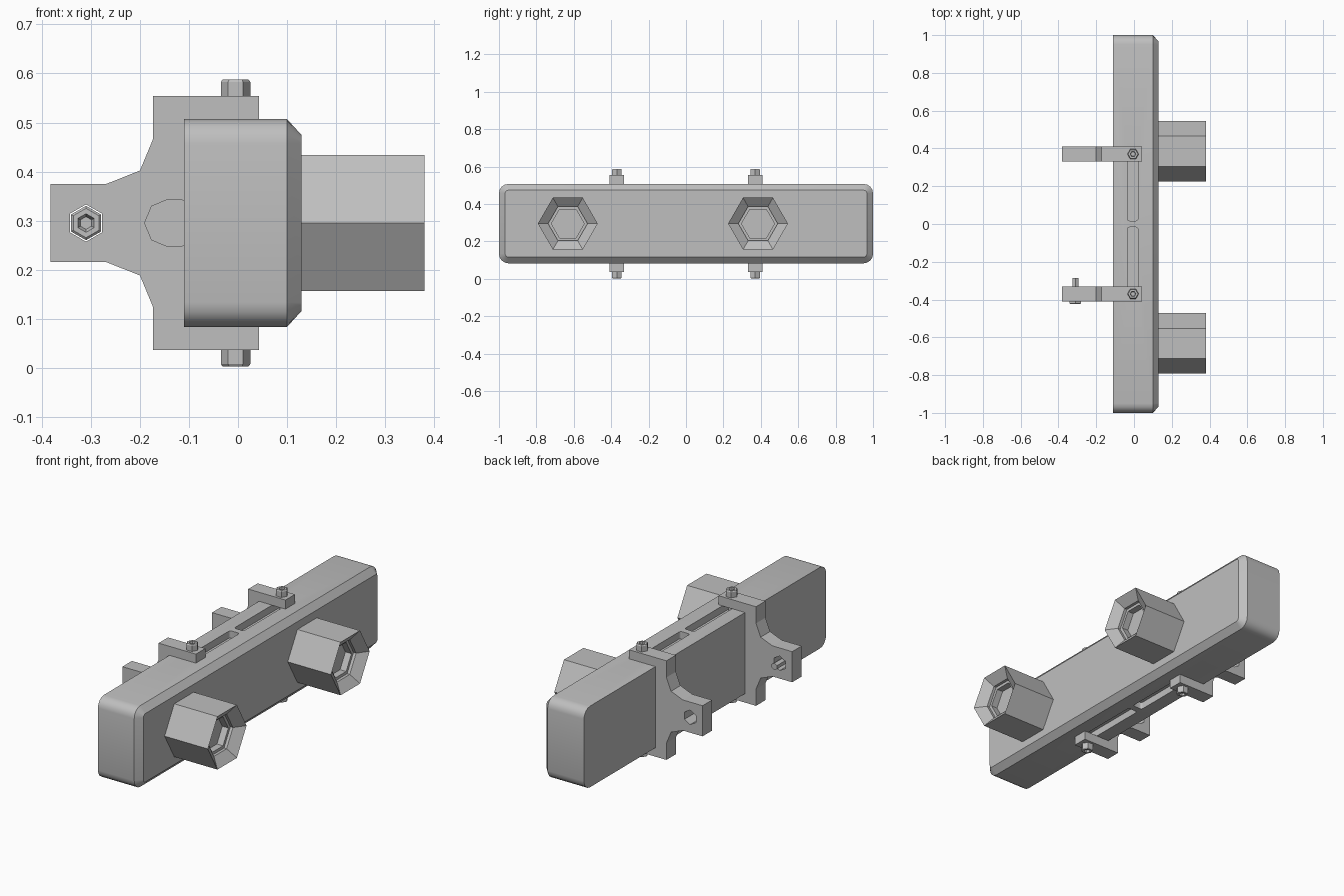
import bpy
import bmesh
from math import cos, sin, pi, radians

old = bpy.data.objects.get("Cube")
if old:
    bpy.data.objects.remove(old, do_unlink=True)

grey = bpy.data.materials.new("plain grey")
grey.use_nodes = True
COLOR = (0.52, 0.52, 0.52, 1)
grey.diffuse_color = COLOR
grey.node_tree.nodes["Principled BSDF"].inputs["Base Color"].default_value = COLOR

MID = 0.295  # height of the horizontal symmetry plane


def loft(name, axis, sections):
    """Skin a row of matching outlines, each (position along axis, points)."""
    place = {"x": lambda p, u, v: (p, u, v),
             "y": lambda p, u, v: (u, p, v),
             "z": lambda p, u, v: (u, v, p)}[axis]
    bm = bmesh.new()
    rings = [[bm.verts.new(place(p, u, v)) for u, v in pts] for p, pts in sections]
    n = len(rings[0])
    for a, b in zip(rings, rings[1:]):
        for i in range(n):
            j = (i + 1) % n
            bm.faces.new((a[i], a[j], b[j], b[i]))
    bm.faces.new(rings[0])
    bm.faces.new(rings[-1])
    bmesh.ops.recalc_face_normals(bm, faces=bm.faces)
    mesh = bpy.data.meshes.new(name)
    bm.to_mesh(mesh)
    bm.free()
    mesh.materials.append(grey)
    obj = bpy.data.objects.new(name, mesh)
    bpy.context.collection.objects.link(obj)
    return obj


def ngon(r, cu, cv, sides=6, turn=0):
    return [(cu + r * cos(turn + 2 * pi * i / sides),
             cv + r * sin(turn + 2 * pi * i / sides)) for i in range(sides)]


def rounded_rect(hu, hv, r, cu, cv, steps=4):
    pts = []
    for q, (su, sv) in enumerate([(1, 1), (-1, 1), (-1, -1), (1, -1)]):
        for i in range(steps + 1):
            a = (q + i / steps) * pi / 2
            pts.append((cu + su * (hu - r) + r * cos(a), cv + sv * (hv - r) + r * sin(a)))
    return pts


def activate(obj):
    bpy.ops.object.select_all(action="DESELECT")
    obj.select_set(True)
    bpy.context.view_layer.objects.active = obj


def cut(obj, cutter):
    """Subtract the cutter for good and throw it away."""
    cutter.hide_render = True
    mod = obj.modifiers.new("cut", "BOOLEAN")
    mod.operation = "DIFFERENCE"
    mod.solver = "EXACT"
    mod.object = cutter
    activate(obj)
    bpy.ops.object.modifier_apply(modifier=mod.name)
    bpy.data.objects.remove(cutter, do_unlink=True)


# Long body with rounded corners and a chamfered face
outer = rounded_rect(1.0, 0.212, 0.05, 0, MID)
inner = rounded_rect(0.967, 0.179, 0.017, 0, MID)
body = loft("body", "x", [(-0.11, outer), (0.10, outer), (0.13, inner)])

# Grooves along the top and bottom of the body
for side in (-1, 1):
    for up in (-1, 1):
        slot = rounded_rect(0.028, 0.19, 0.012, -0.007, side * 0.207)
        cut(body, loft("groove_cutter", "z",
                       [(MID + up * 0.175, slot), (MID + up * 0.25, slot)]))
activate(body)
bpy.ops.object.shade_smooth_by_angle(angle=radians(30))

# Hexagonal sockets with a sloping mouth and a stepped bore
for name, y in (("front_socket", -0.632), ("rear_socket", 0.385)):
    steps = [(0.12, 0.16), (0.38, 0.16), (0.34, 0.105),
             (0.325, 0.105), (0.325, 0.088), (0.29, 0.088)]
    loft(name, "x", [(x, ngon(r, y, MID)) for x, r in steps])

# Clamps gripping the body from behind
half = [(-0.382, 0.08), (-0.268, 0.08), (-0.2, 0.107), (-0.173, 0.172),
        (-0.173, 0.259), (0.043, 0.259), (0.043, 0.211), (-0.108, 0.211)]
profile = [(x, MID + h) for x, h in half] + [(x, MID - h) for x, h in reversed(half)]
ARM_X = -0.31
for name, y in (("front", -0.37), ("rear", 0.37)):
    clamp = loft(name + "_clamp", "y", [(y - 0.039, profile), (y + 0.039, profile)])
    hole = ngon(0.038, ARM_X, MID, turn=pi / 2)
    cut(clamp, loft("hole_cutter", "y", [(y - 0.1, hole), (y + 0.1, hole)]))
    recess = rounded_rect(0.06, 0.048, 0.047, -0.13, MID, 2)
    cut(clamp, loft("recess_cutter", "y", [(y - 0.1, recess), (y - 0.025, recess)]))

    # Bolts through the upper and lower jaws
    for word, up in (("top", 1), ("bottom", -1)):
        head = [(0.18, 0.016), (0.25, 0.016), (0.25, 0.03), (0.288, 0.03),
                (0.293, 0.026), (0.293, 0.015), (0.28, 0.013)]
        loft(f"{name}_{word}_bolt", "z",
             [(MID + up * h, ngon(r, -0.005, y)) for h, r in head])

# Cross bolt through the front arm
bolt = [(-0.412, 0.013), (-0.424, 0.019), (-0.424, 0.03), (-0.42, 0.035),
        (-0.4, 0.035), (-0.4, 0.018), (-0.287, 0.018)]
loft("arm_bolt", "y", [(y, ngon(r, ARM_X, MID, turn=pi / 2)) for y, r in bolt])
